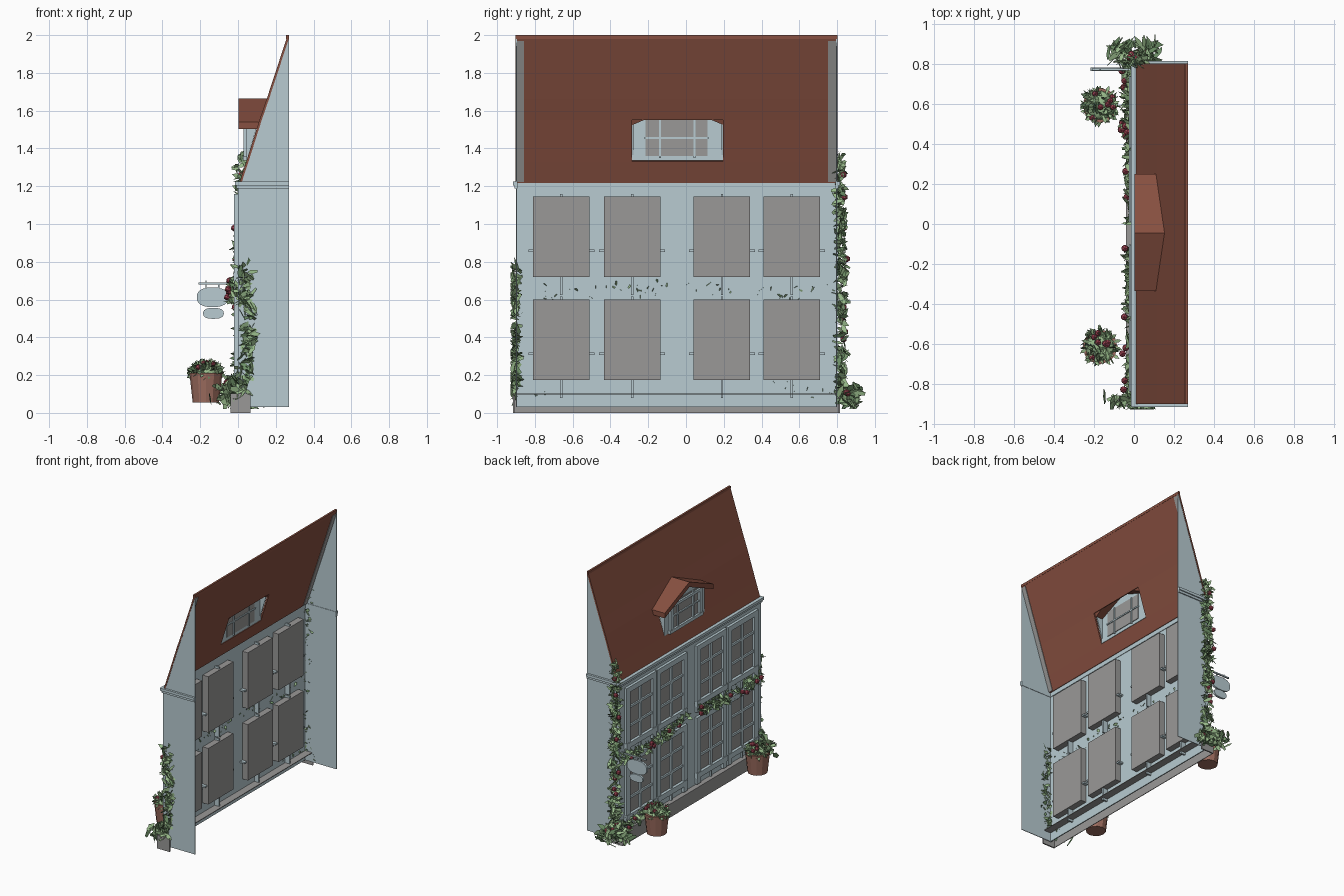
import bpy, bmesh, math, random
from mathutils import Vector, Matrix

if "Cube" in bpy.data.objects:
    bpy.data.objects.remove(bpy.data.objects["Cube"])

random.seed(7)


def material(name, rgb):
    m = bpy.data.materials.new(name)
    m.diffuse_color = (*rgb, 1)
    m.use_nodes = True
    m.node_tree.nodes["Principled BSDF"].inputs["Base Color"].default_value = m.diffuse_color
    return m


BLUE = material("pale_blue_paint", (0.48, 0.60, 0.64))
ROOF = material("red_brown_tile", (0.245, 0.080, 0.052))
GRAY = material("gray_stone_and_glass", (0.32, 0.315, 0.31))
WOOD = material("barrel_wood", (0.34, 0.155, 0.115))
LEAF = material("leaf_green", (0.32, 0.50, 0.26))
DARK = material("dark_leaf_green", (0.15, 0.27, 0.13))
ROSE = material("rose_red", (0.36, 0.06, 0.09))


def finish(name, bm, *mats, closed=True):
    if closed:
        bmesh.ops.recalc_face_normals(bm, faces=bm.faces[:])
    me = bpy.data.meshes.new(name)
    bm.to_mesh(me)
    bm.free()
    for m in mats:
        me.materials.append(m)
    ob = bpy.data.objects.new(name, me)
    bpy.context.collection.objects.link(ob)
    return ob


def prism(bm, pts, offset, other=None):
    """Solid between a polygon and its offset copy (or another polygon)."""
    a = [bm.verts.new(p) for p in pts]
    b = [bm.verts.new(q) for q in (other or [Vector(p) + Vector(offset) for p in pts])]
    bm.faces.new(a)
    bm.faces.new(b[::-1])
    for i in range(len(a)):
        j = (i + 1) % len(a)
        bm.faces.new((a[i], a[j], b[j], b[i]))


def boxes(name, mat, *dims):
    """Boxes given as x0, x1, y0, y1, z0, z1."""
    bm = bmesh.new()
    for x0, x1, y0, y1, z0, z1 in dims:
        prism(bm, [(x0, y0, z0), (x1, y0, z0), (x1, y1, z0), (x0, y1, z0)], (0, 0, z1 - z0))
    return finish(name, bm, mat)


Y0, Y1, MID = -0.90, 0.80, -0.045

# Shell: facade, side walls, hollow base (front, top ledge, ends), cornice
boxes("facade", BLUE, (0.0, 0.008, Y0, Y1, 0.03, 1.21))
boxes("side_walls", BLUE, (0.008, 0.27, Y0, Y0 + 0.005, 0.03, 1.2),
      (0.008, 0.27, Y1 - 0.005, Y1, 0.03, 1.2))
boxes("stone_base", GRAY, (-0.04, -0.035, -0.915, 0.815, 0, 0.10), (-0.04, 0.065, -0.915, 0.815, 0.097, 0.102),
      (-0.04, 0.065, -0.915, -0.905, 0, 0.10), (-0.04, 0.065, 0.805, 0.815, 0, 0.10))
boxes("cornice", BLUE, *[d for e, z0, z1 in ((0.008, 1.188, 1.205), (0.016, 1.205, 1.225)) for d in (
    (-e, 0.012, Y0 - e, Y1 + e, z0, z1),
    (0.012, 0.27, Y0 - e, Y0 + 0.008, z0, z1),
    (0.012, 0.27, Y1 - 0.008, Y1 + e, z0, z1))])

# Main roof with an opening for the dormer
profile = [(0.008, 1.222), (0.045, 1.335), (0.115, 1.555), (0.153, 1.665), (0.258, 1.985)]
ys = [Y0 - 0.002, -0.285, 0.195, Y1 + 0.003]
bm = bmesh.new()
for i in range(len(profile) - 1):
    for j in range(3):
        if (i, j) != (1, 1):
            (xa, za), (xb, zb) = profile[i], profile[i + 1]
            prism(bm, [(xa, ys[j], za), (xa, ys[j + 1], za), (xb, ys[j + 1], zb), (xb, ys[j], zb)],
                  (0.011, 0, -0.004))
finish("main_roof", bm, ROOF)
boxes("roof_ridge", ROOF, (0.255, 0.27, Y0 - 0.002, Y1 + 0.003, 1.98, 2.0))

# Gables and the gray strips lining the roof beside them
bm = bmesh.new()
for y in (Y0, Y1 - 0.005):
    prism(bm, [(x + 0.008, y, z) for x, z in profile] + [(0.27, y, 1.985), (0.27, y, 1.2), (0.012, y, 1.2)],
          (0, 0.005, 0))
finish("gables", bm, BLUE)
bm = bmesh.new()
for ya, yb in ((Y0 + 0.005, -0.857), (0.752, Y1 - 0.005)):
    (xa, za), (xb, zb) = profile[0], profile[-1]
    prism(bm, [(xa + 0.012, ya, za), (xa + 0.012, yb, za), (xb + 0.009, yb, zb - 0.015),
               (xb + 0.009, ya, zb - 0.015)], (0.004, 0, 0))
finish("roof_edge_lining", bm, GRAY)

# Dormer: gabled front, cheeks, window and pitched roof
bm = bmesh.new()
prism(bm, [(0.045, -0.285, 1.335), (0.045, 0.195, 1.335), (0.045, 0.195, 1.53),
           (0.045, MID, 1.635), (0.045, -0.285, 1.53)], (0.01, 0, 0))
for y in (-0.285, 0.187):
    prism(bm, [(0.046, y, 1.337), (0.046, y, 1.53), (0.112, y, 1.553)], (0, 0.008, 0))
finish("dormer_walls", bm, BLUE)
boxes("dormer_glass", GRAY, (0.041, 0.060, -0.215, 0.115, 1.36, 1.555))
boxes("dormer_window_bars", BLUE,
      *[(0.031, 0.066, y - 0.006, y + 0.006, 1.35, 1.555) for y in (-0.138, 0.045)],
      (0.031, 0.066, -0.22, 0.12, 1.45, 1.46),
      (0.028, 0.050, -0.24, -0.205, 1.345, 1.54), (0.028, 0.050, 0.105, 0.14, 1.345, 1.54),
      (0.028, 0.050, -0.24, 0.14, 1.525, 1.545), (0.026, 0.050, -0.25, 0.15, 1.335, 1.36))
bm = bmesh.new()
for ye in (-0.335, 0.25):
    top = [(0.003, MID, 1.665), (0.003, ye, 1.54), (0.114, ye, 1.54), (0.155, MID, 1.665)]
    low = [(x - (0.012 if x > 0.1 else 0), y, z - 0.038) for x, y, z in top]
    prism(bm, top, None, low)
finish("dormer_roof", bm, ROOF)

# Windows: four columns, two floors
panes, bars, frames = [], [], []
for c in (-0.66, -0.285, 0.19, 0.56):
    for z in (0.08, 0.625):
        panes.append((-0.003, 0.055, c - 0.15, c + 0.15, z + 0.095, z + 0.52))
        bars += [(-0.014, 0.045, c - 0.006, c + 0.006, z, z + 0.535),
                 (-0.014, 0.045, c - 0.175, c + 0.175, z + 0.227, z + 0.239),
                 (-0.014, 0.0, c - 0.012, c + 0.012, z + 0.08, z + 0.53)]
        bars += [(-0.014, 0.0, c - 0.15, c + 0.15, z + h - 0.009, z + h + 0.009) for h in (0.233, 0.375)]
        frames += [(-0.02, 0.006, c + s * 0.158 - 0.022, c + s * 0.158 + 0.022, z + 0.03, z + 0.53)
                   for s in (-1, 1)]
        frames += [(-0.02, 0.006, c - 0.18, c + 0.18, z + 0.495, z + 0.535),
                   (-0.024, 0.006, c - 0.182, c + 0.182, z + 0.075, z + 0.115)]
boxes("window_panes", GRAY, *panes)
boxes("window_bars", BLUE, *bars)
boxes("window_frames", BLUE, *frames)

# Hanging sign: bracket and two oval boards
SY = 0.775
boxes("sign_bracket", BLUE, (-0.21, 0.0, SY - 0.005, SY + 0.005, 0.68, 0.69),
      (-0.172, -0.166, SY - 0.003, SY + 0.003, 0.655, 0.70),
      (-0.105, -0.099, SY - 0.003, SY + 0.003, 0.655, 0.68))
bm = bmesh.new()
for cx, cz, rx, rz in ((-0.135, 0.612, 0.083, 0.052), (-0.13, 0.527, 0.055, 0.029)):
    ring = [math.tau * i / 24 for i in range(24)]
    prism(bm, [(cx + rx * math.copysign(abs(math.cos(a)) ** 0.8, math.cos(a)), SY - 0.008,
                cz + rz * math.copysign(abs(math.sin(a)) ** 0.8, math.sin(a))) for a in ring], (0, 0.016, 0))
finish("sign_boards", bm, BLUE)

# Barrel pots
POTS = ((-0.17, 0.595), (-0.17, -0.615))
for i, (px, py) in enumerate(POTS):
    bm = bmesh.new()
    bmesh.ops.create_cone(bm, cap_ends=True, segments=12, radius1=0.07, radius2=0.087, depth=0.155,
                          matrix=Matrix.Translation((px, py, 0.1325)))
    finish(f"barrel_pot_{i + 1}", bm, WOOD)


def rand_vec():
    return Vector([random.gauss(0, 1) for _ in range(3)]).normalized()


def leaf(bm, p, d, size):
    """Flat blunt leaf from p along d, kept inside the model's bounds."""
    side = d.cross(rand_vec()).normalized() * size * 0.2
    pts = [p - side * 0.6, p + side * 0.6, p + d * size * 0.6 + side, p + d * size, p + d * size * 0.6 - side]
    vs = [bm.verts.new((max(-0.27, q.x), min(0.95, max(-0.93, q.y)), max(0.02, q.z))) for q in pts]
    bm.faces.new(vs).material_index = int(random.random() < 0.3)


leaves, flowers = bmesh.new(), bmesh.new()


def flower(p, r=0.019):
    bmesh.ops.create_icosphere(flowers, subdivisions=1, radius=r, matrix=Matrix.Translation(p))


def vine(path, n, spread, size, n_flowers, out):
    """Scatter leaves and flowers along a polyline; out is the side the flowers face."""
    pts = [Vector(p) for p in path]
    lens = [(b - a).length for a, b in zip(pts, pts[1:])]
    for i in range(n + n_flowers):
        k = random.choices(range(len(lens)), lens)[0]
        p = pts[k].lerp(pts[k + 1], random.random())
        if i < n:
            p = p + Vector([random.uniform(-s, s) for s in spread])
            d = (rand_vec() + Vector(out) * 0.4).normalized()
            leaf(leaves, p - d * size / 2, d, size * random.uniform(0.7, 1.2))
        else:
            flower(p + Vector(out) * 0.03 + Vector([random.uniform(-s, s) for s in spread]) * 0.7)


# Climbers on both corners
vine([(0.02, 0.825, 0.06), (0.02, 0.825, 0.7), (0.025, 0.815, 1.37)], 330, (0.035, 0.02, 0.02), 0.065, 9, (-0.9, 0.5, 0))
vine([(-0.04, 0.86, 0.10), (0.05, 0.86, 0.08)], 90, (0.10, 0.05, 0.05), 0.08, 4, (-0.2, 0.5, 0.2))
vine([(0.02, -0.905, 0.12), (0.06, -0.905, 0.4), (0.03, -0.905, 0.78)], 150, (0.035, 0.01, 0.02), 0.075, 0, (0, -0.2, 0))
vine([(-0.11, -0.885, 0.1), (0.03, -0.9, 0.14)], 45, (0.04, 0.02, 0.05), 0.08, 0, (0, 0, 0.2))
# Garlands along the facade
vine([(-0.02, 0.8, 0.66), (-0.02, 0.5, 0.62), (-0.02, 0.2, 0.65), (-0.02, 0.02, 0.68)], 150,
     (0.018, 0.02, 0.035), 0.065, 6, (-0.9, 0, 0))
vine([(-0.02, -0.10, 0.68), (-0.02, -0.3, 0.65), (-0.02, -0.6, 0.63), (-0.02, -0.86, 0.66)], 170,
     (0.018, 0.02, 0.04), 0.065, 7, (-0.9, 0, 0))
vine([(-0.03, 0.82, 0.13), (-0.03, 0.45, 0.15)], 100, (0.025, 0.03, 0.045), 0.065, 5, (-0.9, 0, 0))
vine([(-0.02, -0.86, 0.1), (-0.02, -0.75, 0.12)], 25, (0.015, 0.02, 0.03), 0.06, 0, (-0.9, 0, 0))
# Outermost sprigs
for tip, d in (((0.05, 0.95, 0.10), (0, 1, 0)), ((-0.05, -0.93, 0.12), (0, -1, 0)), ((-0.27, 0.6, 0.235), (-1, 0, 0))):
    leaf(leaves, Vector(tip) - Vector(d) * 0.07, Vector(d), 0.07)

# Bushes in the pots
for px, py in POTS:
    c = Vector((px, py, 0.205))
    for i in range(150):
        d = rand_vec()
        d.z = abs(d.z)
        p = c + Vector((d.x * 0.07, d.y * 0.07, d.z * 0.045))
        leaf(leaves, p, (d * 0.6 + rand_vec()).normalized(), 0.045)
        if i % 22 == 0:
            flower(c + Vector((d.x * 0.075, d.y * 0.075, 0.02 + d.z * 0.04)), 0.017)
    bm = bmesh.new()
    bmesh.ops.create_icosphere(bm, subdivisions=2, radius=1,
                               matrix=Matrix.Translation(c) @ Matrix.Diagonal((0.075, 0.075, 0.045, 1)))
    finish("pot_bush_core", bm, LEAF)

finish("leaves", leaves, LEAF, DARK, closed=False)
finish("roses", flowers, ROSE)
